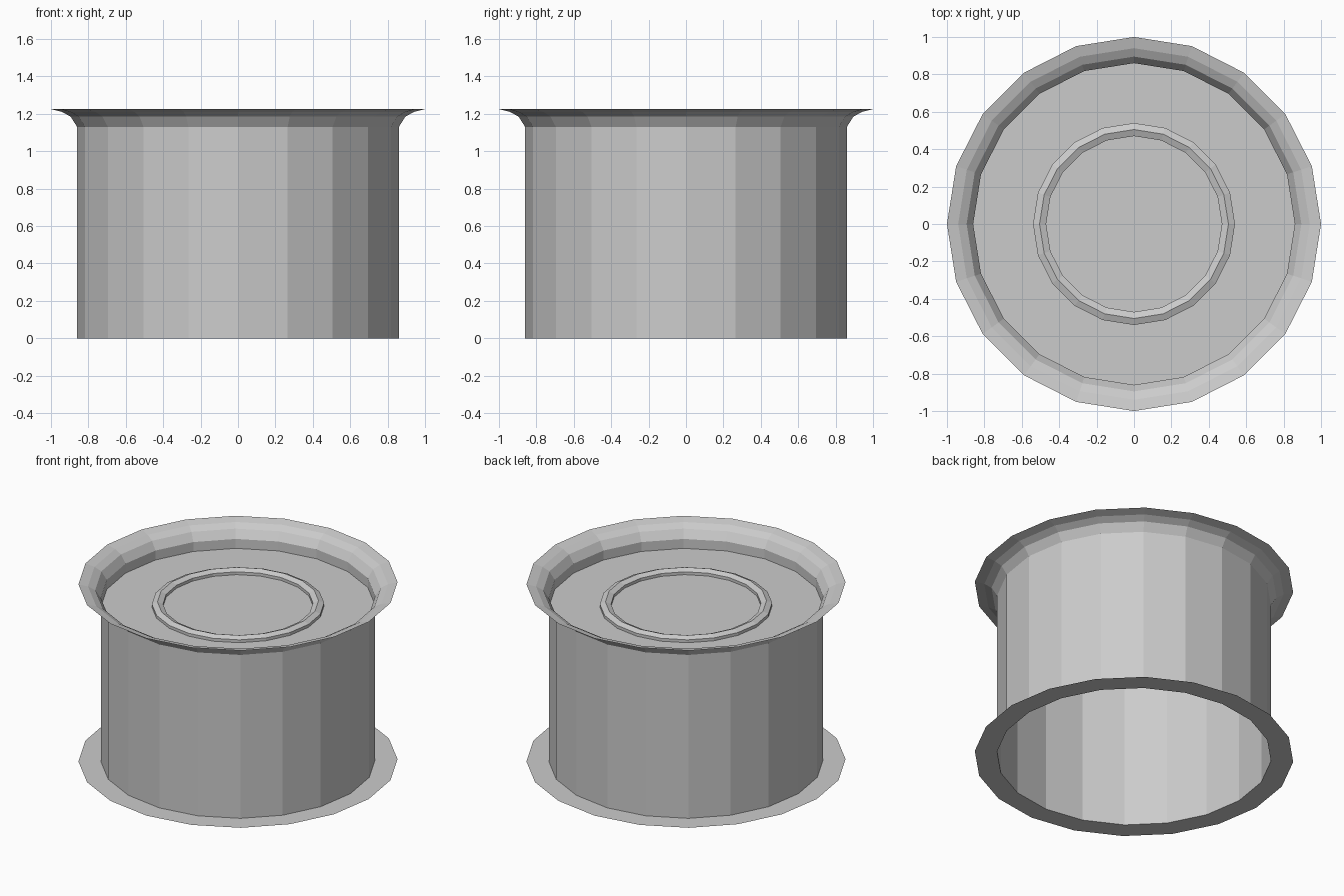
import bpy, bmesh, math

if "Cube" in bpy.data.objects:
    bpy.data.objects.remove(bpy.data.objects["Cube"])

SIDES = 20


def lathe(name, profile, cap=False):
    """Revolve (radius, z) points into a faceted open shell, optionally capping the last loop."""
    bm = bmesh.new()
    loops = [[bm.verts.new((r * math.cos(2 * math.pi * i / SIDES),
                            r * math.sin(2 * math.pi * i / SIDES), z))
              for i in range(SIDES)] for r, z in profile]
    for a, b in zip(loops, loops[1:]):
        for i in range(SIDES):
            j = (i + 1) % SIDES
            bm.faces.new((a[i], a[j], b[j], b[i]))
    if cap:
        bm.faces.new(loops[-1])
    mesh = bpy.data.meshes.new(name)
    bm.to_mesh(mesh)
    bm.free()
    obj = bpy.data.objects.new(name, mesh)
    bpy.context.collection.objects.link(obj)
    return obj


# Thin flat foot, straight open-bottomed wall and flared lip
lathe("drum_body", [(1.0, 0), (0.86, 0), (0.86, 1.13), (0.895, 1.185),
                    (0.94, 1.21), (1.0, 1.225)])

# Recessed lid with a low raised ring around its centre
DECK = 1.065
lathe("recessed_lid", [(0.86, DECK), (0.54, DECK), (0.54, DECK + 0.02),
                       (0.505, DECK + 0.035), (0.47, DECK + 0.02),
                       (0.47, DECK)], cap=True)
